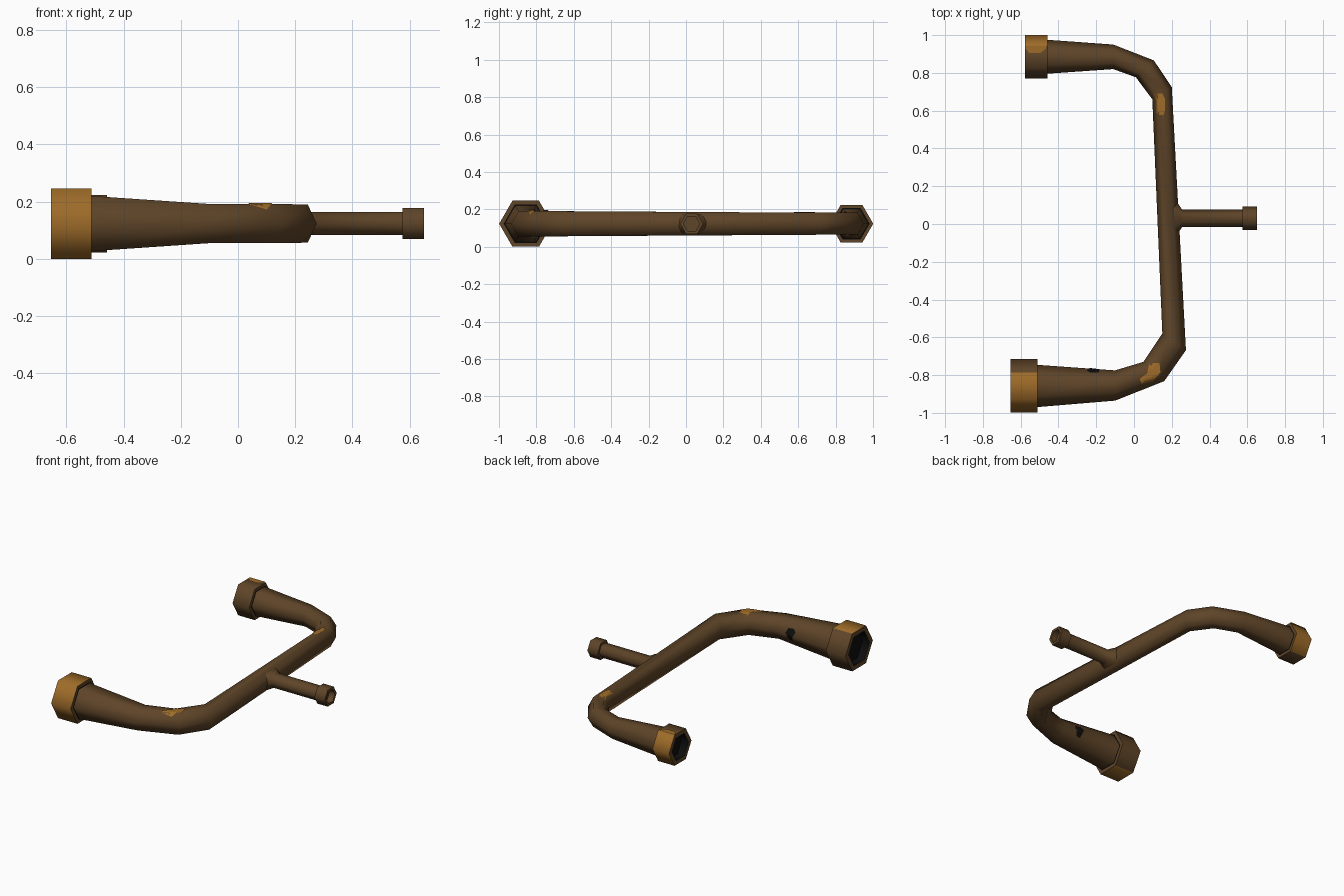
import bpy, bmesh, math
from mathutils import Vector
from mathutils.bvhtree import BVHTree

if "Cube" in bpy.data.objects:
    bpy.data.objects.remove(bpy.data.objects["Cube"])

ZC = 0.123  # height of the pipe axis


def material(name, rgb):
    m = bpy.data.materials.new(name)
    m.diffuse_color = (*rgb, 1)
    m.use_nodes = True
    m.node_tree.nodes["Principled BSDF"].inputs["Base Color"].default_value = m.diffuse_color
    return m


MATS = [material("rusty_brown", (0.112, 0.058, 0.021)),
        material("orange_rust", (0.34, 0.148, 0.022)),
        material("black_hole", (0.004, 0.004, 0.004))]
BROWN, ORANGE, BLACK = 0, 1, 2


def finish(bm, name, recalc=True):
    if recalc:
        bmesh.ops.recalc_face_normals(bm, faces=bm.faces)
    me = bpy.data.meshes.new(name)
    bm.to_mesh(me)
    bm.free()
    for m in MATS:
        me.materials.append(m)
    me.shade_smooth()
    me.set_sharp_from_angle(angle=math.radians(65))
    ob = bpy.data.objects.new(name, me)
    bpy.context.collection.objects.link(ob)
    return ob


def loft(name, rings, band_mat=lambda band, side: BROWN, cap_mat=BROWN, cap_start=False):
    """Skin six-sided rings, each given as (centre, half side vector, half height)."""
    bm = bmesh.new()
    loops = []
    for c, h, r in rings:
        loops.append([bm.verts.new(Vector(c) + Vector(h) * math.cos(i * math.pi / 3)
                                   + Vector((0, 0, r * math.sin(i * math.pi / 3))))
                      for i in range(6)])
    for b, (lo, hi) in enumerate(zip(loops, loops[1:])):
        for i in range(6):
            j = (i + 1) % 6
            f = bm.faces.new((lo[i], lo[j], hi[j], hi[i]))
            f.material_index = band_mat(b, i)
    bm.faces.new(loops[-1]).material_index = cap_mat
    if cap_start:
        bm.faces.new(loops[0]).material_index = cap_mat
    return finish(bm, name)


def collar(name, y, x_back, x_front, r_pipe, r_out, r_in, depth, rust=(), inside=BLACK):
    """Hollow hex collar; side faces listed in rust are orange."""
    s = 1 if x_back > x_front else -1
    prof = [(x_back, r_pipe * 0.9), (x_back, r_pipe + 0.006), (x_back, r_out), (x_front, r_out),
            (x_front, r_in), (x_front + s * depth, r_in)]

    def mat(band, side):
        if band == 2 and side in rust:
            return ORANGE
        return inside if band in (0, 4) else BROWN
    return loft(name, [((x, y, ZC), (0, r, 0), r) for x, r in prof], mat, inside)


def patch(name, target, outline, axis, mat):
    """Thin stain laid on a part: outline is projected along the axis onto it."""
    tree_bm = bmesh.new()
    tree_bm.from_mesh(target.data)
    tree = BVHTree.FromBMesh(tree_bm)
    k = max(range(3), key=lambda i: abs(axis[i]))
    free = [i for i in range(3) if i != k]
    ax = Vector(axis)
    n = len(outline)
    mid = (sum(p[0] for p in outline) / n, sum(p[1] for p in outline) / n)
    bm = bmesh.new()

    def project(t, p):
        o = Vector((0, 0, ZC))
        o[free[0]] = mid[0] + (p[0] - mid[0]) * t
        o[free[1]] = mid[1] + (p[1] - mid[1]) * t
        o[k] = (ZC if k == 2 else -0.86) + axis[k] * 0.5
        hit, nor, _, _ = tree.ray_cast(o, -ax)
        return bm.verts.new((hit if hit else o - ax * 0.45) + ax * 0.004)
    dense = []
    for p, q in zip(outline, outline[1:] + outline[:1]):
        dense += [(p[0] + (q[0] - p[0]) * t, p[1] + (q[1] - p[1]) * t) for t in (0, 0.5)]
    centre = project(0, mid)
    rings = [[project(t, p) for p in dense] for t in (0.35, 0.7, 1.0)]
    for i in range(len(dense)):
        j = (i + 1) % len(dense)
        bm.faces.new((centre, rings[0][i], rings[0][j]))
        for a, b in zip(rings, rings[1:]):
            bm.faces.new((a[i], b[i], b[j], a[j]))
    for f in bm.faces:
        f.normal_update()
        f.material_index = mat
    if sum(f.normal.dot(ax) for f in bm.faces) < 0:
        bmesh.ops.reverse_faces(bm, faces=bm.faces)
    tree_bm.free()
    return finish(bm, name, recalc=False)


# Main bent pipe: inner point, outer point, vertical radius
path = [((-0.52, -0.745), (-0.52, -0.97), 0.112), ((-0.10, -0.775), (-0.10, -0.935), 0.079),
        ((0.05, -0.73), (0.16, -0.832), 0.079), ((0.15, -0.58), (0.275, -0.668), 0.077),
        ((0.097, 0.66), (0.20, 0.725), 0.068), ((0.01, 0.777), (0.105, 0.866), 0.068),
        ((-0.11, 0.82), (-0.11, 0.95), 0.068), ((-0.47, 0.795), (-0.47, 0.976), 0.092)]
rings = []
for p, q, r in path:
    p, q = Vector((*p, ZC)), Vector((*q, ZC))
    rings.append(((p + q) / 2, (q - p) / 2, r))
pipe = loft("bent_pipe", rings, cap_start=True)

# Side branch with its flare at the junction
loft("branch_pipe", [((x, 0.03, ZC), (0, ry, 0), rz) for x, ry, rz in
                     ((0.20, 0.11, 0.06), (0.225, 0.09, 0.06), (0.255, 0.046, 0.046), (0.59, 0.046, 0.046))],
     cap_start=True)

# Collars at the three open ends
collar("large_collar", -0.857, -0.512, -0.653, 0.112, 0.142, 0.108, 0.05, rust=(1, 2, 3, 4))
small = collar("small_collar", 0.885, -0.458, -0.578, 0.091, 0.116, 0.085, 0.05, rust=(0, 5))
collar("branch_collar", 0.03, 0.575, 0.65, 0.03, 0.062, 0.044, 0.04, inside=BROWN)

# Rust stains on top and the dark hole on the inner side
patch("upper_rust_stain", pipe, [(0.105, 0.69), (0.15, 0.69), (0.165, 0.66), (0.163, 0.60),
                                 (0.155, 0.575), (0.12, 0.58), (0.12, 0.65)], (0, 0, 1), ORANGE)
patch("lower_rust_stain", pipe, [(0.03, -0.82), (0.04, -0.845), (0.10, -0.832), (0.14, -0.785),
                                 (0.135, -0.735), (0.08, -0.738), (0.07, -0.79)], (0, 0, 1), ORANGE)
patch("collar_rust_stain", small, [(-0.575, 0.93), (-0.555, 0.906), (-0.495, 0.906), (-0.465, 0.93),
                                   (-0.465, 0.943), (-0.575, 0.943)], (0, 0, 1), ORANGE)
patch("dark_hole", pipe, [(-0.25, 0.15), (-0.23, 0.165), (-0.19, 0.16), (-0.18, 0.13), (-0.20, 0.09),
                          (-0.225, 0.085), (-0.235, 0.12)], (0, 1, 0), BLACK)
